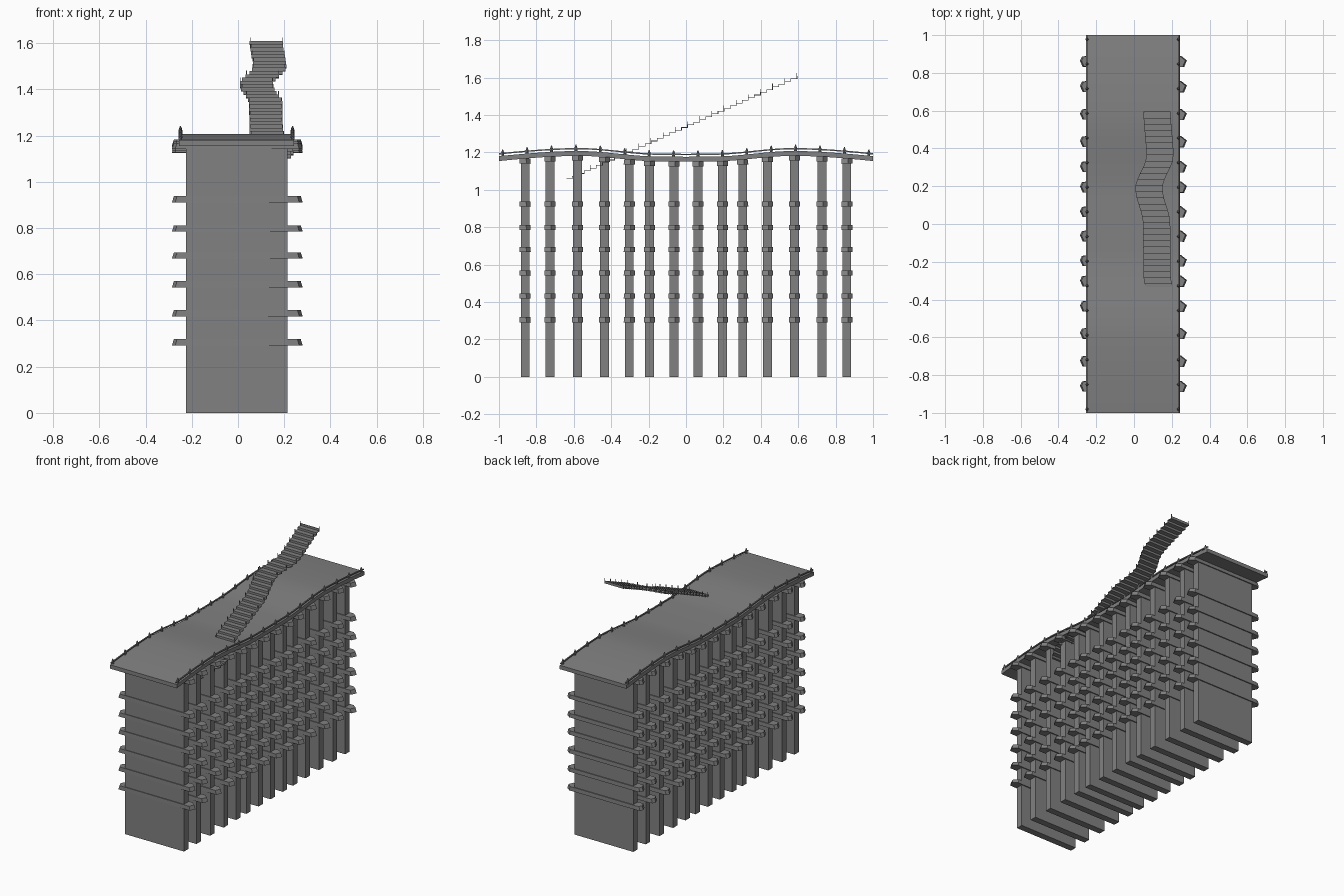
import bpy, bmesh, math

cube = bpy.data.objects.get("Cube")
if cube:
    bpy.data.objects.remove(cube, do_unlink=True)

grey = bpy.data.materials.new("stone grey")
grey.use_nodes = True
grey.diffuse_color = (0.22, 0.22, 0.22, 1)
grey.node_tree.nodes["Principled BSDF"].inputs["Base Color"].default_value = (0.22, 0.22, 0.22, 1)


def finish(name, bm):
    bmesh.ops.recalc_face_normals(bm, faces=bm.faces)
    mesh = bpy.data.meshes.new(name)
    bm.to_mesh(mesh)
    bm.free()
    mesh.materials.append(grey)
    ob = bpy.data.objects.new(name, mesh)
    bpy.context.collection.objects.link(ob)
    return ob


def box(bm, x0, x1, y0, y1, z0, z1):
    vs = bmesh.ops.create_cube(bm, size=1)["verts"]
    for v in vs:
        v.co = (x1 if v.co.x > 0 else x0, y1 if v.co.y > 0 else y0, z1 if v.co.z > 0 else z0)


def loft(bm, rings):
    """Skin a list of equal closed rings and cap both ends."""
    rows = [[bm.verts.new(p) for p in ring] for ring in rings]
    n = len(rows[0])
    for a, b in zip(rows, rows[1:]):
        for i in range(n):
            j = (i + 1) % n
            bm.faces.new((a[i], a[j], b[j], b[i]))
    bm.faces.new(rows[0])
    bm.faces.new(rows[-1])


def ease(points, t):
    """Smooth interpolation through sorted (position, value) pairs."""
    for (a, u), (b, v) in zip(points, points[1:]):
        if t <= b:
            k = max(0, (t - a) / (b - a))
            return u + (v - u) * k * k * (3 - 2 * k)
    return points[-1][1]


def deck_z(y):
    d = abs(y)
    if d > 0.58:
        return 1.208 - 0.028 * ((d - 0.58) / 0.42) ** 1.6
    return ease([(0, 1.177), (0.14, 1.178), (0.58, 1.208)], d)


THICK = 0.026
half_piers = (0.064, 0.195, 0.303, 0.436, 0.58, 0.727, 0.86)
pier_ys = [s * y for y in half_piers for s in (-1, 1)]

# Wall-like piers
bm = bmesh.new()
for y in pier_ys:
    box(bm, -0.225, 0.215, y - 0.023, y + 0.023, 0, deck_z(y) - THICK)
finish("piers", bm)

# Cross beams with chamfered, tapered ends
bm = bmesh.new()
outline = [(-0.25, 0.03), (-0.276, 0.026), (-0.286, 0.004), (-0.272, -0.028),
           (0.265, -0.03), (0.28, 0.006), (0.25, 0.03)]
for y in pier_ys:
    levels = [0.292, 0.418, 0.543, 0.668, 0.785, 0.911, deck_z(y) - THICK - 0.026]
    for z in levels:
        loft(bm, [[(x * s, y + dy * s, z + h) for x, dy in outline]
                  for s, h in ((1, 0), (0.97, 0.027))])
finish("cross_beams", bm)

# Waving deck
bm = bmesh.new()
steps = 80
ys = [-1 + 2 * i / steps for i in range(steps + 1)]
loft(bm, [[(-0.255, y, deck_z(y) - THICK), (0.243, y, deck_z(y) - THICK),
           (0.243, y, deck_z(y)), (-0.255, y, deck_z(y))] for y in ys])
deck = finish("deck", bm)
bpy.context.view_layer.objects.active = deck
deck.select_set(True)
bpy.ops.object.shade_smooth_by_angle()

# Side rails and pointed posts
for side, x in (("right", -0.249), ("left", 0.236)):
    bm = bmesh.new()
    loft(bm, [[(x + dx, y, deck_z(y) + h) for dx, h in
               ((-0.004, 0.009), (0.004, 0.009), (0.004, 0.016), (-0.004, 0.016))] for y in ys])
    for i in range(16):
        y = -0.98 + 0.1305 * i
        z = deck_z(y)
        loft(bm, [[(x + r * math.cos(a * math.tau / 8), y + r * math.sin(a * math.tau / 8), z + h)
                   for a in range(8)]
                  for r, h in ((0.007, -0.01), (0.008, 0.016), (0.005, 0.026), (0.002, 0.034))])
    finish(side + "_railing", bm)

# Winding stair passing through the deck
path = [(-0.64, 0.09), (-0.47, 0.168), (-0.27, 0.122), (0, 0.12), (0.19, 0.079),
        (0.36, 0.137), (0.6, 0.122)]
count = 38
run, rise = 1.235 / count, 0.55 / count
W = 0.072
treads, posts = bmesh.new(), bmesh.new()
for i in range(count):
    y, z = -0.64 + i * run, 1.06 + i * rise
    a, b = ease(path, y), ease(path, y + run)
    # Tread and riser follow the bend
    for c0, c1, y0, y1, z0, z1 in ((a, b, y, y + run, z - 0.003, z),
                                   (b, b, y + run - 0.003, y + run, z, z + rise)):
        loft(treads, [[(c + dx, yy, z0), (c - dx, yy, z0), (c - dx, yy, z1), (c + dx, yy, z1)]
                      for c, yy, dx in ((c0, y0, W), (c1, y1, W))])
    if i % 2:
        for s in (-1, 1):
            x = b + s * (W - 0.003)
            box(posts, x - 0.0015, x + 0.0015, y + run - 0.004, y + run - 0.001, z, z + 0.03)
finish("stair", treads)
finish("stair_posts", posts)
